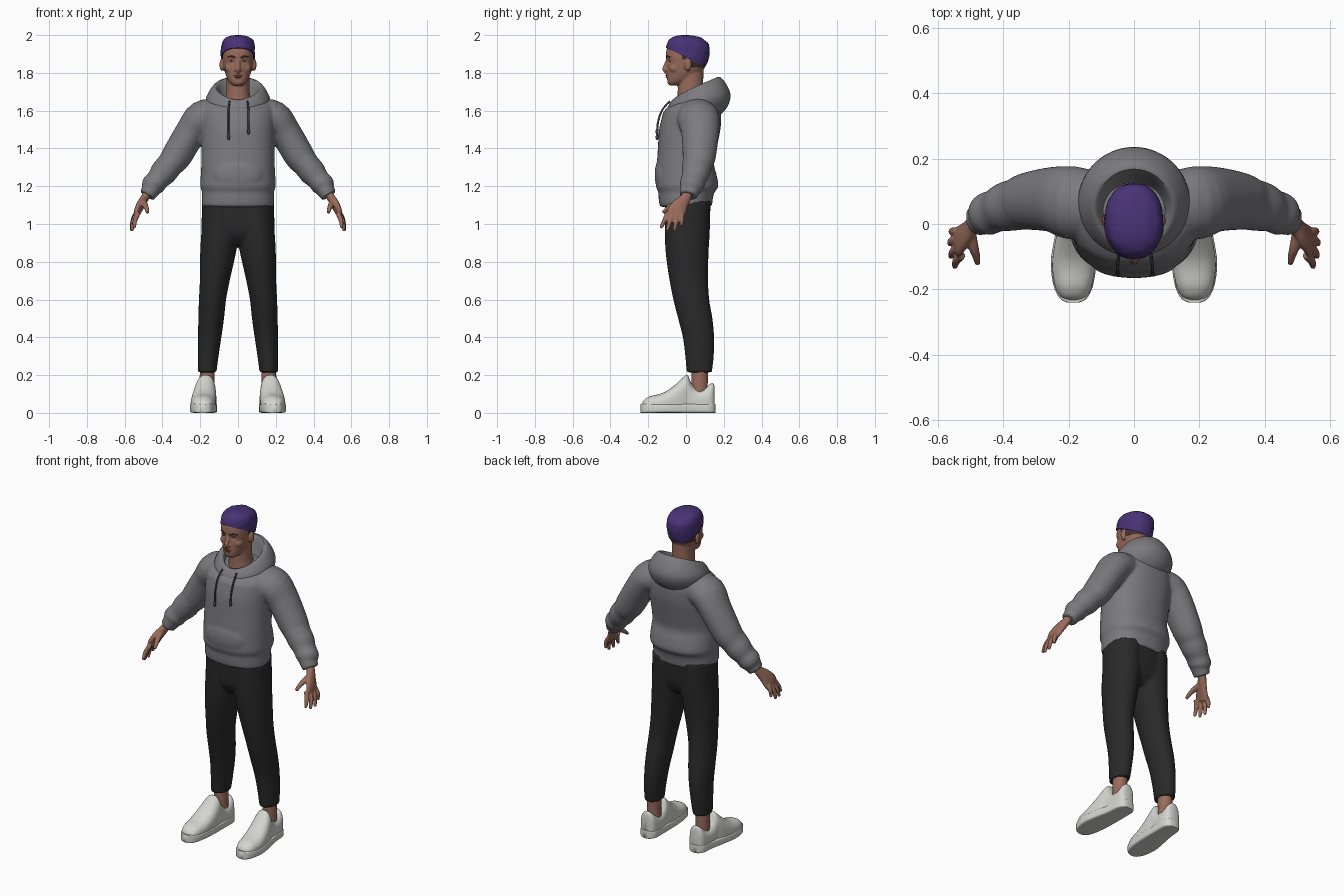
import bpy, bmesh, math
from mathutils import Vector, Matrix, noise
from mathutils.bvhtree import BVHTree

cube = bpy.data.objects.get("Cube")
if cube:
    bpy.data.objects.remove(cube, do_unlink=True)


def material(name, *rgb):
    m = bpy.data.materials.new(name)
    m.use_nodes = True
    m.diffuse_color = (*rgb, 1)
    bsdf = next(n for n in m.node_tree.nodes if n.type == 'BSDF_PRINCIPLED')
    bsdf.inputs["Base Color"].default_value = (*rgb, 1)
    bsdf.inputs["Roughness"].default_value = 0.8
    return m


GREY = material("hoodie grey", 0.2, 0.195, 0.21)
BLACK = material("trouser black", 0.022, 0.022, 0.022)
WHITE = material("shoe white", 0.66, 0.66, 0.63)
SKIN = material("skin", 0.32, 0.15, 0.105)
PURPLE = material("hair purple", 0.065, 0.032, 0.18)
CORD = material("cord grey", 0.06, 0.06, 0.065)
STUBBLE = material("dark stubble", 0.05, 0.032, 0.028)
EYE = material("eye white", 0.5, 0.46, 0.43)
LIP = material("lip", 0.24, 0.085, 0.07)


# ---------- helpers ----------
def spline(rows, k=4):
    """Catmull-Rom interpolation of tuples."""
    out, n = [], len(rows)
    for i in range(n - 1):
        quad = zip(rows[max(i - 1, 0)], rows[i], rows[i + 1], rows[min(i + 2, n - 1)])
        quad = list(quad)
        for j in range(k):
            t = j / k
            out.append([b + 0.5 * t * (c - a + t * (2*a - 5*b + 4*c - d + t * (3*(b - c) + d - a)))
                        for a, b, c, d in quad])
    return out + [list(rows[-1])]


def bridge(bm, rings, cyclic=False):
    vs = [[bm.verts.new(p) for p in r] for r in rings]
    n = len(vs[0])
    pairs = list(zip(vs, vs[1:])) + ([(vs[-1], vs[0])] if cyclic else [])
    for a, b in pairs:
        for i in range(n):
            bm.faces.new((a[i], a[(i + 1) % n], b[(i + 1) % n], b[i]))
    if not cyclic:
        bm.faces.new(vs[0][::-1])
        bm.faces.new(vs[-1])


def circle(n, p=2.0):
    for i in range(n):
        c, s = math.cos(math.tau * i / n), math.sin(math.tau * i / n)
        yield (math.copysign(abs(c) ** (2 / p), c), math.copysign(abs(s) ** (2 / p), s))


def stack(bm, rows, p=2.0, n=40):
    """Horizontal sections: z, centre x, half width, front y, back y."""
    bridge(bm, [[(cx + hw * c, (f + b) / 2 + (b - f) / 2 * s, z) for c, s in circle(n, p)]
                for z, cx, hw, f, b in spline(rows)])


def tube(bm, rows, ref=(1, 0, 0), n=16):
    """Sections along a path: x, y, z, two radii."""
    pts = spline(rows)
    rings = []
    for i, r in enumerate(pts):
        t = Vector(pts[min(i + 1, len(pts) - 1)][:3]) - Vector(pts[max(i - 1, 0)][:3])
        u = t.cross(Vector(ref)).normalized()
        v = u.cross(t).normalized()
        rings.append([Vector(r[:3]) + u * r[3] * c + v * r[4] * s for c, s in circle(n)])
    bridge(bm, rings)


def ball(bm, at, size):
    bmesh.ops.create_uvsphere(bm, u_segments=24, v_segments=14, radius=1,
                              matrix=Matrix.Translation(at) @ Matrix.Diagonal((*size, 1)))


def mirror(bm):
    d = bmesh.ops.duplicate(bm, geom=bm.verts[:] + bm.edges[:] + bm.faces[:])
    for g in d["geom"]:
        if isinstance(g, bmesh.types.BMVert):
            g.co.x *= -1


def finish(name, bm, *mats, voxel=0, smooth=0):
    bmesh.ops.recalc_face_normals(bm, faces=bm.faces[:])
    me = bpy.data.meshes.new(name)
    bm.to_mesh(me)
    bm.free()
    ob = bpy.data.objects.new(name, me)
    bpy.context.collection.objects.link(ob)
    if voxel:  # weld the overlapping pieces into one skin
        r = ob.modifiers.new("weld", 'REMESH')
        r.mode, r.voxel_size = 'VOXEL', voxel
        s = ob.modifiers.new("relax", 'SMOOTH')
        s.factor, s.iterations = 0.5, smooth
        dg = bpy.context.evaluated_depsgraph_get()
        me = bpy.data.meshes.new_from_object(ob.evaluated_get(dg))
        ob.modifiers.clear()
        ob.data = me
    me.materials.clear()
    for m in mats:
        me.materials.append(m)
    for f in me.polygons:
        f.use_smooth, f.material_index = True, 0
    bpy.ops.object.select_all(action='DESELECT')
    ob.select_set(True)
    bpy.context.view_layer.objects.active = ob
    bpy.ops.object.shade_smooth_by_angle(angle=math.radians(50))
    return ob


# ---------- hoodie body and sleeves ----------
bm = bmesh.new()
tube(bm, [(.11, .06, 1.575, .09, .1), (.19, .065, 1.56, .092, .112), (.25, .075, 1.485, .083, .1),
          (.325, .07, 1.36, .08, .088), (.36, .06, 1.315, .071, .08), (.395, .052, 1.272, .071, .075),
          (.425, .04, 1.235, .06, .066), (.45, .03, 1.205, .062, .066), (.463, .02, 1.18, .049, .054),
          (.482, .012, 1.15, .043, .048)], ref=(0, 1, 0), n=32)
mirror(bm)
stack(bm, [(1.09, 0, .18, -.128, .125), (1.1, 0, .19, -.14, .137), (1.14, 0, .19, -.145, .143),
           (1.17, 0, .191, -.147, .152), (1.2, 0, .199, -.159, .171), (1.26, 0, .197, -.157, .162),
           (1.32, 0, .194, -.154, .148), (1.4, 0, .194, -.149, .162), (1.5, 0, .197, -.142, .182),
           (1.57, 0, .2, -.126, .186), (1.6, 0, .195, -.115, .183), (1.635, 0, .185, -.072, .176),
           (1.66, 0, .15, -.02, .16), (1.675, 0, .1, .03, .14)], p=2.3, n=56)
ball(bm, (0, -.122, 1.26), (.13, .044, .1))  # pouch pocket
finish("hoodie_body", bm, GREY, voxel=.008, smooth=4)

# ---------- hood lying on the back ----------
bm = bmesh.new()
back = [(.05, 1.63), (.085, 1.69), (.118, 1.778), (.16, 1.745), (.186, 1.675), (.155, 1.6), (.09, 1.56)]
front = [(.075, 1.57), (.092, 1.61), (.113, 1.657), (.135, 1.64), (.15, 1.605), (.135, 1.565), (.1, 1.54)]
rings = []
for i in range(64):
    a = math.tau * i / 64
    w = ((1 + math.cos(a)) / 2) ** .8
    prof = [(f[0] + (b[0] - f[0]) * w, f[1] + (b[1] - f[1]) * w) for f, b in zip(front, back)]
    rings.append([(r * math.sin(a), .05 + r * math.cos(a), z) for r, z in spline(prof + prof[:1])[:-1]])
bridge(bm, rings, cyclic=True)
finish("hood", bm, GREY)

# ---------- drawstrings ----------
bm = bmesh.new()
for x, end in ((-.05, 1.47), (.056, 1.5)):
    tube(bm, [(x * .9, -.085, 1.65, .005, .005), (x, -.125, 1.605, .005, .005),
              (x, -.148, 1.54, .005, .005), (x, -.152, end, .005, .005)], n=8)
    ball(bm, (x, -.153, end - .01), (.008, .008, .016))
finish("drawstrings", bm, CORD)

# ---------- trousers ----------
bm = bmesh.new()
stack(bm, [(.215, .163, .049, .003, .137), (.3, .158, .055, -.004, .147), (.4, .15, .062, -.017, .149),
           (.5, .142, .068, -.042, .14), (.6, .135, .072, -.067, .123), (.7, .123, .079, -.087, .117),
           (.8, .111, .09, -.102, .118), (.88, .102, .097, -.11, .121), (.96, .096, .098, -.112, .126),
           (1.12, .093, .097, -.112, .13)])
mirror(bm)
stack(bm, [(.89, 0, .08, -.06, .07), (.94, 0, .15, -.1, .11), (1, 0, .188, -.112, .125),
           (1.12, 0, .187, -.112, .13)], p=2.3)
finish("trousers", bm, BLACK, voxel=.008, smooth=4)


# ---------- shoes ----------
def shoe(bm, rows, top_p, n=36):
    """Sections along y: y, centre x, half width, top height."""
    rings = []
    for y, cx, hw, top in spline(rows):
        up, low = list(circle(n, top_p)), list(circle(n, 6))
        ring = [u if u[1] >= 0 else v for u, v in zip(up, low)]
        rings.append([(cx + hw * c, y, top / 2 * (1 + s)) for c, s in ring])
    bridge(bm, rings)


bm = bmesh.new()
shoe(bm, [(-.234, .186, .02, .045), (-.222, .186, .04, .068), (-.19, .186, .056, .088),
          (-.14, .185, .065, .1), (-.1, .183, .066, .118), (-.05, .178, .063, .155), (-.015, .174, .058, .188),
          (.008, .171, .053, .2), (.03, .169, .052, .155), (.06, .167, .052, .128), (.1, .165, .052, .132),
          (.13, .165, .047, .155), (.146, .165, .036, .155), (.152, .165, .02, .13)], 2.3)
mirror(bm)
finish("shoe_uppers", bm, WHITE)
bm = bmesh.new()
shoe(bm, [(-.24, .186, .02, .048), (-.228, .186, .041, .048), (-.19, .186, .06, .048),
          (-.12, .185, .07, .048), (-.04, .177, .066, .048), (.05, .168, .057, .048),
          (.12, .165, .053, .048), (.148, .165, .037, .048), (.156, .165, .018, .048)], 7)
mirror(bm)
finish("shoe_soles", bm, WHITE)

# ---------- ankles ----------
bm = bmesh.new()
stack(bm, [(.08, .164, .04, .03, .118), (.15, .164, .039, .03, .115), (.25, .162, .04, .03, .118)], n=24)
mirror(bm)
finish("ankles", bm, SKIN)

# ---------- hands ----------
bm = bmesh.new()
tube(bm, [(.47, .015, 1.18, .027, .024), (.492, 0, 1.14, .028, .022), (.516, -.03, 1.1, .042, .021),
          (.533, -.05, 1.065, .05, .018), (.54, -.06, 1.04, .044, .013)], n=24)
for base, tip in (((.527, -.095, 1.06), (.549, -.13, .985)), ((.537, -.072, 1.055), (.56, -.099, .97)),
                  ((.542, -.047, 1.05), (.563, -.06, .97)), ((.54, -.022, 1.055), (.558, -.023, .995))):
    mid = [(a + b) / 2 + o for a, b, o in zip(base, tip, (.006, 0, 0))]
    tube(bm, [(*base, .013, .013), (*mid, .0125, .0125), (*tip, .009, .009)])
    ball(bm, tip, (.009, .009, .009))
tube(bm, [(.503, -.02, 1.12, .018, .018), (.492, -.07, 1.1, .016, .015), (.483, -.1, 1.08, .012, .012),
          (.479, -.122, 1.06, .009, .009)], ref=(0, 0, 1))
mirror(bm)
finish("hands", bm, SKIN, voxel=.0045, smooth=3)

# ---------- head, neck, ears and nose ----------
bm = bmesh.new()
ball(bm, (.084, .01, 1.843), (.014, .019, .034))
ball(bm, (.013, -.1, 1.815), (.009, .009, .008))
ball(bm, (.045, -.055, 1.825), (.026, .034, .028))
mirror(bm)
stack(bm, [(1.734, 0, .026, -.088, -.04), (1.75, 0, .045, -.099, .0), (1.78, 0, .061, -.101, .05),
           (1.81, 0, .071, -.101, .088), (1.85, 0, .079, -.101, .108), (1.89, 0, .082, -.106, .113),
           (1.93, 0, .08, -.101, .115), (1.96, 0, .07, -.085, .1), (1.985, 0, .04, -.05, .06)], p=2.3)
tube(bm, [(0, .035, 1.58, .09, .085), (0, .03, 1.65, .077, .072), (0, .024, 1.71, .068, .061),
          (0, .025, 1.82, .068, .062)], n=32)
tube(bm, [(0, -.094, 1.878, .009, .009), (0, -.106, 1.842, .011, .012), (0, -.111, 1.82, .014, .013),
          (0, -.1, 1.804, .012, .008)])
head = finish("head", bm, SKIN, STUBBLE, voxel=.0045, smooth=3)
for v in head.data.vertices:  # eye sockets, mouth and chin crease
    if v.co.y < -.05:
        for x, z, r, push in ((.034, 1.862, .015, .009), (0, 1.782, .02, -.004), (0, 1.764, .012, .004)):
            d = (abs(v.co.x) - x) ** 2 + (v.co.z - z) ** 2
            v.co.y += push * math.exp(-d / (r * r))
for f in head.data.polygons:  # shaved sides and nape
    x, y, z = f.center
    if abs(x) < .086 and ((y > .022 and z > 1.828) or (y > -.02 and z > 1.868)):
        f.material_index = 1

probe = bmesh.new()
probe.from_mesh(head.data)
tree = BVHTree.FromBMesh(probe)


def on_face(x, z, depth=0):
    hit = tree.ray_cast(Vector((x, -1, z)), Vector((0, 1, 0)))[0]
    return (x, hit.y + depth, z)


# ---------- eyes, brows and lips ----------
whites, darks, lips = bmesh.new(), bmesh.new(), bmesh.new()
ball(whites, on_face(.034, 1.862, .004), (.014, .007, .0055))
ball(darks, on_face(.034, 1.862, .001), (.0052, .0055, .0052))
tube(darks, [(*on_face(x, z), r, .003) for x, z, r in
             ((.015, 1.881, .003), (.034, 1.888, .004), (.056, 1.883, .002))], ref=(0, 1, 0), n=10)
for part in (whites, darks):
    mirror(part)
ball(lips, on_face(0, 1.786, .002), (.022, .005, .004))
ball(lips, on_face(0, 1.778, .002), (.019, .006, .005))
probe.free()
finish("eye_whites", whites, EYE)
finish("pupils_and_brows", darks, STUBBLE)
finish("lips", lips, LIP)

# ---------- hair cap with a sloping hairline ----------
bm = bmesh.new()
stack(bm, [(1.8, 0, .08, -.06, .09), (1.84, 0, .085, -.088, .107), (1.88, 0, .089, -.104, .12),
           (1.92, 0, .09, -.108, .126), (1.955, 0, .085, -.102, .118), (1.98, 0, .073, -.086, .09),
           (1.995, 0, .045, -.055, .05), (2, 0, .012, -.02, .01)], p=2.2, n=48)
for v in bm.verts:
    if v.co.z < 1.99:
        v.co += noise.noise_vector(v.co * 28) * .004
cut = bmesh.ops.bisect_plane(bm, geom=bm.verts[:] + bm.edges[:] + bm.faces[:], plane_co=(0, 0, 1.883),
                             plane_no=(0, .47, 1), clear_inner=True)
bmesh.ops.edgeloop_fill(bm, edges=[e for e in cut["geom_cut"] if isinstance(e, bmesh.types.BMEdge)])
finish("hair", bm, PURPLE)
